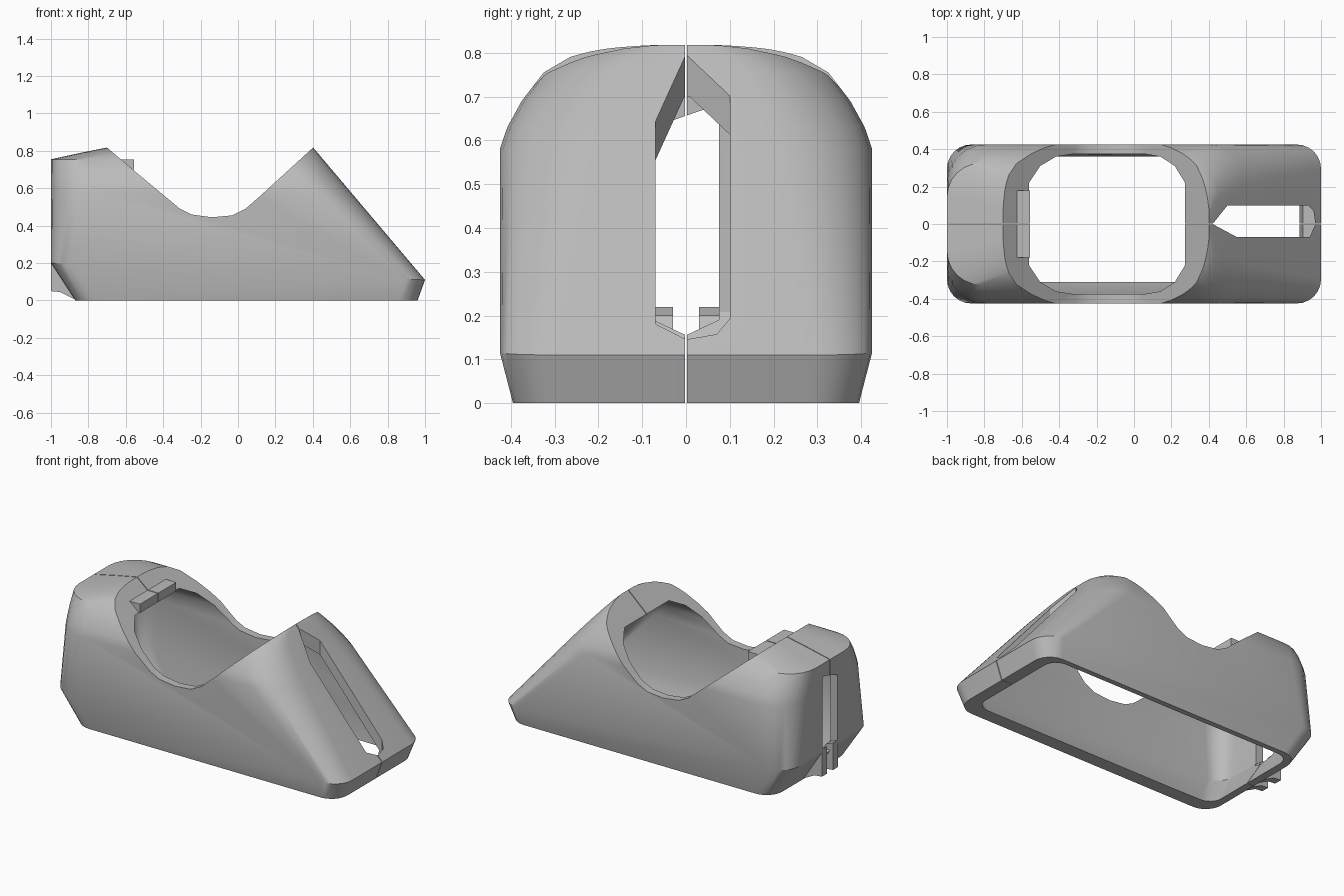
import bpy, bmesh, math
from mathutils import Vector

cube = bpy.data.objects.get("Cube")
if cube:
    bpy.data.objects.remove(cube, do_unlink=True)

grey = bpy.data.materials.new("plain grey")
grey.use_nodes = True
grey.diffuse_color = (0.5, 0.5, 0.5, 1)
grey.node_tree.nodes["Principled BSDF"].inputs["Base Color"].default_value = (0.5, 0.5, 0.5, 1)


def finish(name, bm):
    bmesh.ops.recalc_face_normals(bm, faces=bm.faces)
    mesh = bpy.data.meshes.new(name)
    bm.to_mesh(mesh)
    bm.free()
    mesh.materials.append(grey)
    obj = bpy.data.objects.new(name, mesh)
    bpy.context.collection.objects.link(obj)
    return obj


def ring(x0, x1, y0, y1, r, z, tilt=0, steps=6):
    """Rounded rectangle in plan; tilt leans it along x."""
    pts = []
    corners = [(x1 - r, y1 - r), (x0 + r, y1 - r), (x0 + r, y0 + r), (x1 - r, y0 + r)]
    for i, (cx, cy) in enumerate(corners):
        for k in range(steps + 1):
            a = math.pi / 2 * (i + k / steps)
            x = cx + r * math.cos(a)
            pts.append(Vector((x, cy + r * math.sin(a), z + tilt * x)))
    return pts


def loft(name, rings):
    bm = bmesh.new()
    loops = [[bm.verts.new(p) for p in pts] for pts in rings]
    n = len(loops[0])
    for a, b in zip(loops, loops[1:]):
        for i in range(n):
            j = (i + 1) % n
            bm.faces.new((a[i], a[j], b[j], b[i]))
    bm.faces.new(loops[0])
    bm.faces.new(loops[-1])
    return finish(name, bm)


def prism(name, pts, axis, lo, hi):
    """Extrude a 2D outline along the given axis."""
    bm = bmesh.new()
    base = []
    for p in pts:
        co = list(p)
        co.insert(axis, lo)
        base.append(bm.verts.new(co))
    face = bm.faces.new(base)
    out = bmesh.ops.extrude_face_region(bm, geom=[face])
    shift = Vector((0, 0, 0))
    shift[axis] = hi - lo
    bmesh.ops.translate(bm, vec=shift, verts=[v for v in out["geom"] if isinstance(v, bmesh.types.BMVert)])
    return finish(name, bm)


def activate(obj):
    bpy.ops.object.select_all(action='DESELECT')
    obj.select_set(True)
    bpy.context.view_layer.objects.active = obj


def cut(obj, cutter):
    cutter.hide_render = True
    mod = obj.modifiers.new("cut", 'BOOLEAN')
    mod.operation = 'DIFFERENCE'
    mod.solver = 'EXACT'
    mod.object = cutter
    activate(obj)
    bpy.ops.object.modifier_apply(modifier=mod.name)
    bpy.data.objects.remove(cutter, do_unlink=True)


def slope(z):
    return 1 - (z - 0.11) * 0.845


# Outer body: tapered foot, full waist, arched top
outer = [ring(-0.87, 0.96, -0.395, 0.395, 0.11, 0),
         ring(-1, 1, -0.425, 0.425, 0.13, 0.155, -0.045)]
for z, x0, half, r in [(0.58, -1, 0.425, 0.21), (0.63, -1, 0.408, 0.21),
                       (0.69, -1, 0.375, 0.2), (0.755, -1, 0.325, 0.18),
                       (0.79, -0.84, 0.265, 0.15), (0.81, -0.74, 0.2, 0.12),
                       (0.82, -0.69, 0.14, 0.1)]:
    outer.append(ring(x0, slope(z), -half, half, r, z))
body = loft("hollow_body", outer)

# Hollow interior, open at the bottom
inner = [ring(-0.81, 0.88, -0.3, 0.36, 0.08, -0.02),
         ring(-0.95, 0.91, -0.375, 0.375, 0.1, 0.165, -0.045)]
for z, half, r in [(0.5, 0.375, 0.12), (0.58, 0.36, 0.13),
                   (0.65, 0.31, 0.13), (0.7, 0.22, 0.12)]:
    inner.append(ring(-0.95, slope(z) - 0.075, -half, half, r, z))
cut(body, loft("interior", inner))

# Curved saddle opening across the top
saddle = [(-0.715, 0.83), (-0.55, 0.69), (-0.31, 0.49), (-0.25, 0.46), (-0.14, 0.445),
          (-0.03, 0.455), (0.04, 0.49), (0.12, 0.56), (0.415, 0.83), (0.4, 1), (-0.7, 1)]
cut(body, prism("saddle", saddle, 1, -0.6, 0.6))

# Slot through the sloping end
front_slot = [(0.42, 0), (0.5, 0.1), (0.93, 0.1), (0.96, 0.07), (0.97, 0),
              (0.94, -0.07), (0.55, -0.07)]
cut(body, prism("slope_slot", front_slot, 2, 0.09, 1))

# Slot through the upright end
rear_slot = [(-0.075, 0.19), (0, 0.155), (0.075, 0.19), (0.075, 0.67), (0.04, 0.67), (-0.075, 0.63)]
cut(body, prism("upright_slot", rear_slot, 0, -1.1, -0.9))

# Hairline seam down the middle of both ends
seam = [(-0.0025, -0.1), (0.0025, -0.1), (0.0025, 1), (-0.0025, 1)]
cut(body, prism("seam", seam, 0, -1.2, 1.2))

activate(body)
bpy.ops.object.shade_smooth_by_angle(angle=math.radians(28))

# Small flanges under the upright slot and ledges behind the saddle rim
flange = [(-1, 0.22), (-1, 0.05), (-0.95, 0.045), (-0.87, 0.005), (-0.86, 0.05), (-0.95, 0.2)]
ledge = [(-0.63, 0.7), (-0.555, 0.7), (-0.555, 0.755), (-0.63, 0.755)]
for side, label in ((1, "back"), (-1, "front")):
    prism(label + "_slot_flange", flange, 1, side * 0.03, side * 0.08)
    prism(label + "_rim_ledge", ledge, 1, side * 0.003, side * 0.18)
